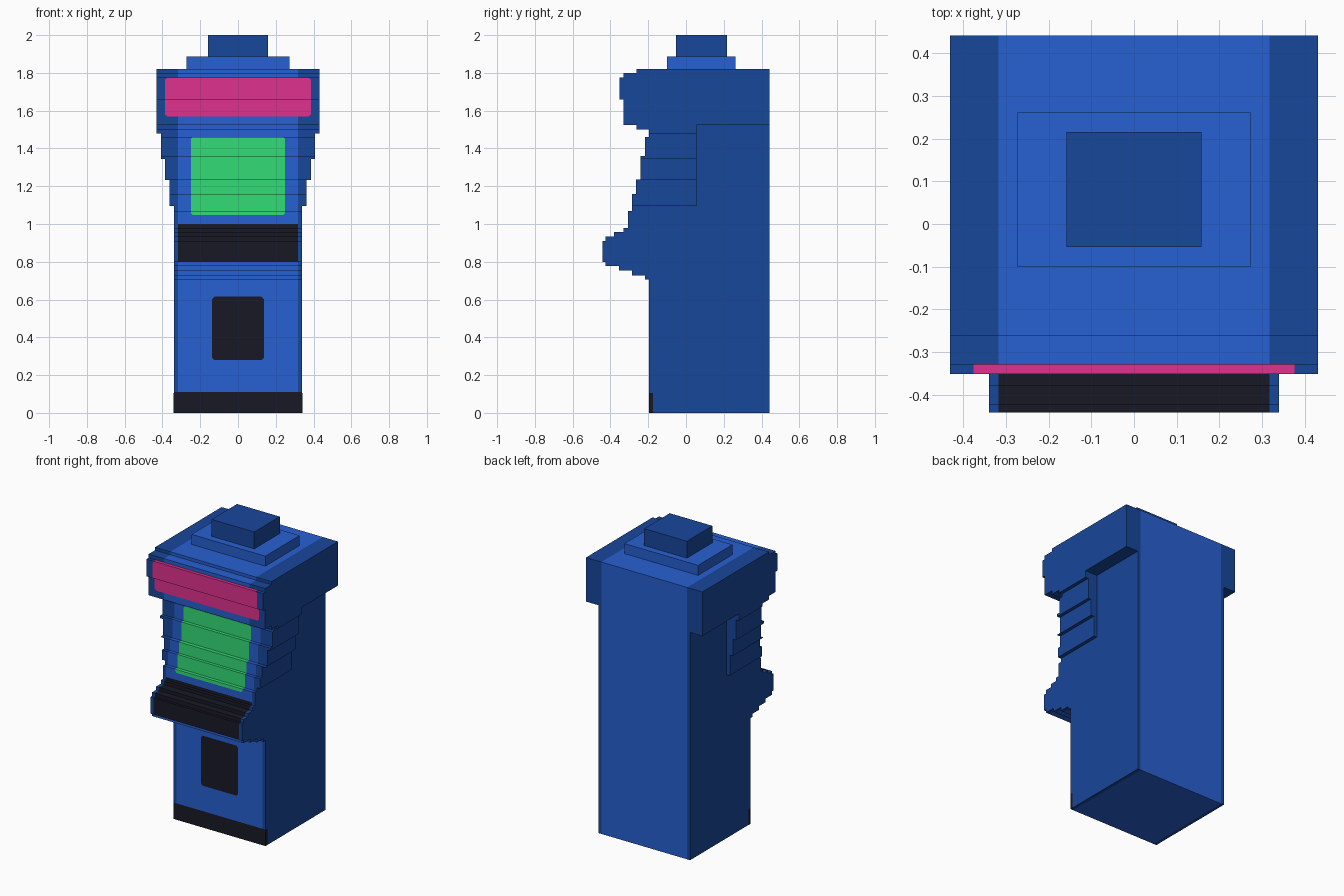
import bpy, bmesh
from mathutils import Vector

cube = bpy.data.objects.get("Cube")
if cube:
    bpy.data.objects.remove(cube, do_unlink=True)


def make_material(name, rgb):
    mat = bpy.data.materials.new(name)
    mat.use_nodes = True
    mat.diffuse_color = (*rgb, 1)
    mat.node_tree.nodes["Principled BSDF"].inputs["Base Color"].default_value = (*rgb, 1)
    return mat


BLUE, NAVY, BLACK, PINK, GREEN = range(5)
MATERIALS = [
    make_material("cabinet blue", (0.0203, 0.117, 0.645)),
    make_material("side navy", (0.0091, 0.063, 0.325)),
    make_material("panel black", (0.0095, 0.0095, 0.0190)),
    make_material("marquee pink", (0.735, 0.0307, 0.268)),
    make_material("screen green", (0.0319, 0.708, 0.178)),
]

BACK, TOP = 0.442, 1.82
# Stepped front: (y of the riser, z where it ends)
STEPS = [(-.195, .707), (-.218, .728), (-.285, .753), (-.355, .777), (-.425, .80),
         (-.442, .91), (-.425, .935), (-.38, .957), (-.33, .98), (-.308, 1.07),
         (-.285, 1.16), (-.265, 1.235), (-.24, 1.36), (-.218, 1.46), (-.195, 1.50),
         (-.262, 1.525), (-.33, 1.66), (-.352, 1.775), (-.33, 1.80), (-.262, TOP)]

# Painted front areas: half width, bottom, top, corner cut, material
PANELS = [
    (0.50, -0.01, 0.11, 0, BLACK),         # kick plate
    (0.137, 0.28, 0.615, 0.012, BLACK),    # coin door
    (0.318, 0.801, 1.00, 0, BLACK),        # control panel
    (0.25, 1.047, 1.461, 0.012, GREEN),    # screen
    (0.387, 1.57, 1.776, 0.012, PINK),     # marquee
]


def front_profile(z_low):
    """Staircase points of the front from z_low to the top."""
    points, z = [], z_low
    for y, z_end in STEPS:
        if z_end > z_low + 1e-4:
            points += [(y, z), (y, z_end)]
            z = z_end
    return points


def paint_panel(bm, half, z0, z1, cut, index):
    """Cut a panel outline into the front faces and colour the inside."""
    faces = [f for f in bm.faces
             if abs(f.normal.x) < 0.5 and f.calc_center_median().y < -0.1]
    planes = [((half, 0, 0), (1, 0, 0)), ((-half, 0, 0), (-1, 0, 0)),
              ((0, 0, z0), (0, 0, -1)), ((0, 0, z1), (0, 0, 1))]
    if cut:
        for sx in (-1, 1):
            planes += [((sx * (half - cut), 0, z0), (sx, 0, -1)),
                       ((sx * (half - cut), 0, z1), (sx, 0, 1))]
    for co, no in planes:
        co, no = Vector(co), Vector(no).normalized()
        if not faces:
            return
        geom = list({v for f in faces for v in f.verts})
        geom += list({e for f in faces for e in f.edges}) + faces
        result = bmesh.ops.bisect_plane(bm, geom=geom, dist=1e-5,
                                        plane_co=co, plane_no=no)
        faces = [f for f in result["geom"] if isinstance(f, bmesh.types.BMFace)
                 and (f.calc_center_median() - co).dot(no) < 0]
    for f in faces:
        f.material_index = index


def finish(bm, name):
    mesh = bpy.data.meshes.new(name)
    bm.to_mesh(mesh)
    bm.free()
    for mat in MATERIALS:
        mesh.materials.append(mat)
    obj = bpy.data.objects.new(name, mesh)
    bpy.context.collection.objects.link(obj)


def slab(name, outline, x0, x1, index):
    """Extrude a y-z outline from x0 to x1 and paint the front panels on it."""
    bm = bmesh.new()
    face = bm.faces.new([bm.verts.new((x0, y, z)) for y, z in outline])
    side = bmesh.ops.extrude_face_region(bm, geom=[face])["geom"]
    bmesh.ops.translate(bm, vec=(x1 - x0, 0, 0),
                        verts=[v for v in side if isinstance(v, bmesh.types.BMVert)])
    bmesh.ops.recalc_face_normals(bm, faces=bm.faces)
    for f in bm.faces:
        f.material_index = index
    for panel in PANELS:
        paint_panel(bm, *panel)
    finish(bm, name)


def box(name, low, high, index):
    bm = bmesh.new()
    bmesh.ops.create_cube(bm, size=1)
    for v in bm.verts:
        v.co = [(a + b) / 2 + c * (b - a) for a, b, c in zip(low, high, v.co)]
    for f in bm.faces:
        f.material_index = index
    finish(bm, name)


# Cabinet core and side panels
full = front_profile(0) + [(BACK, TOP), (BACK, 0)]
slab("cabinet_core", full, -0.318, 0.318, BLUE)
for side, s in (("left", 1), ("right", -1)):
    slab(side + "_side_panel", full, s * 0.318, s * 0.34, NAVY)
    # Stepped wings that widen towards the top
    x = 0.34
    for i, (z_low, x_out) in enumerate([(1.094, .363), (1.232, .386),
                                        (1.343, .408), (1.48, .431)]):
        outline = front_profile(z_low) + [(BACK, TOP), (BACK, 1.525),
                                          (0.055, 1.525), (0.055, z_low)]
        slab(f"{side}_wing_{i + 1}", outline, s * x, s * x_out, NAVY)
        x = x_out
    # Kick plate edge wrapping round the side
    xs = sorted((s * 0.34, s * 0.341))
    box(side + "_kick_edge", (xs[0], -0.195, 0), (xs[1], -0.175, 0.105), BLACK)

# Stepped topper
box("topper_base", (-0.273, -0.101, TOP), (0.273, 0.262, 1.887), BLUE)
box("topper_cap", (-0.158, -0.054, 1.887), (0.158, 0.216, 2.0), NAVY)
